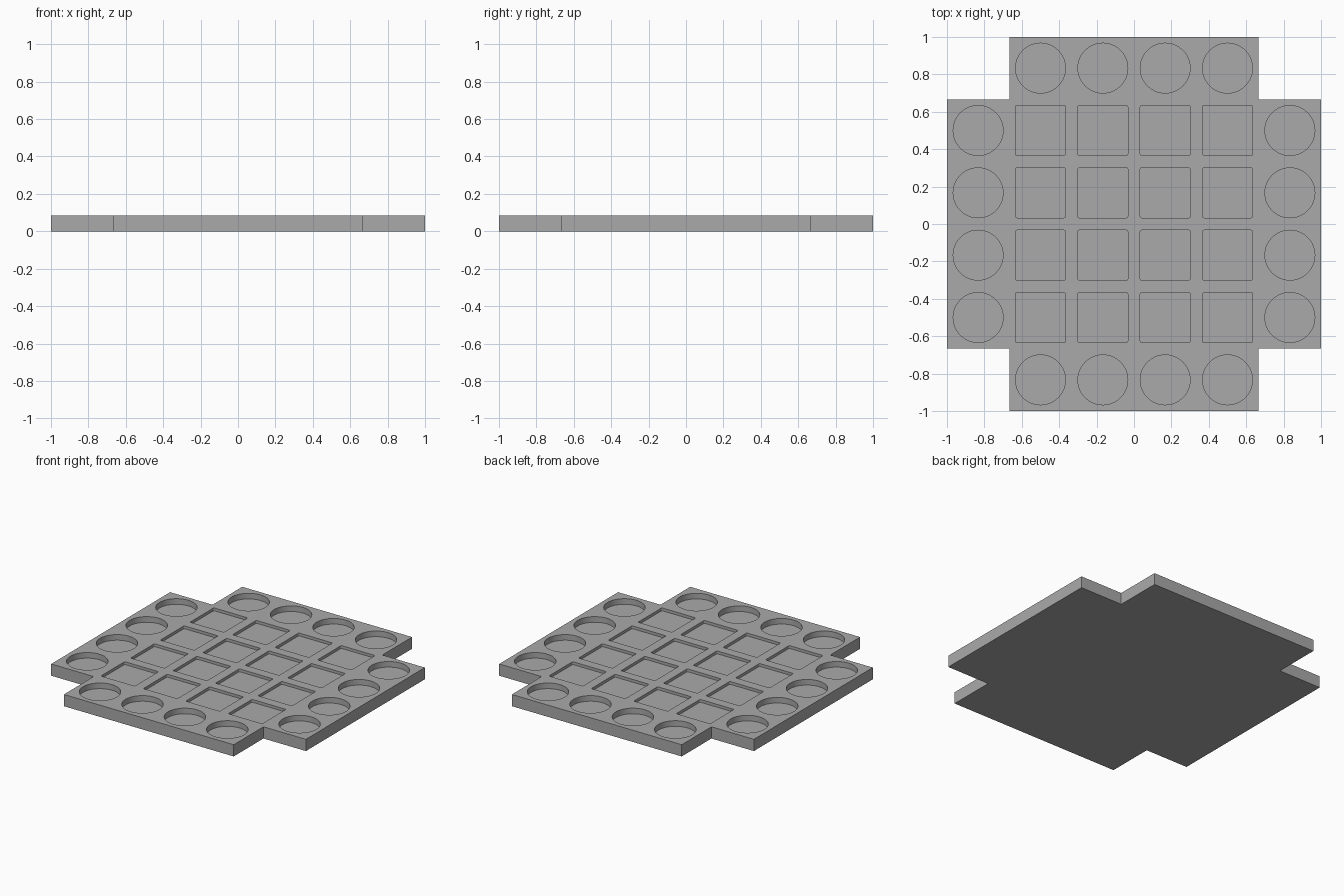
import bpy, bmesh, math

old = bpy.data.objects.get("Cube")
if old:
    bpy.data.objects.remove(old, do_unlink=True)

CELL = 1 / 3
HEIGHT = CELL / 4
RADIUS = CELL * 0.4
ROUND_DEPTH = 0.04
SQUARE_DEPTH = 0.02

grey = bpy.data.materials.new("plain grey")
grey.use_nodes = True
colour = (0.4, 0.4, 0.4, 1)
grey.diffuse_color = colour
grey.node_tree.nodes["Principled BSDF"].inputs["Base Color"].default_value = colour


def add_prism(bm, outline, bottom, top):
    """Extrude a counter-clockwise outline between two heights."""
    low = [bm.verts.new((x, y, bottom)) for x, y in outline]
    high = [bm.verts.new((x, y, top)) for x, y in outline]
    bm.faces.new(low[::-1])
    bm.faces.new(high)
    for i in range(len(low)):
        j = (i + 1) % len(low)
        bm.faces.new((low[i], low[j], high[j], high[i]))


def make_object(name, bm):
    mesh = bpy.data.meshes.new(name)
    bm.to_mesh(mesh)
    bm.free()
    mesh.materials.append(grey)
    obj = bpy.data.objects.new(name, mesh)
    bpy.context.collection.objects.link(obj)
    return obj


def circle(cx, cy, steps=64):
    angles = [math.tau * i / steps for i in range(steps)]
    return [(cx + RADIUS * math.cos(a), cy + RADIUS * math.sin(a)) for a in angles]


def rounded_square(cx, cy, corner=0.007):
    points = []
    flat = RADIUS - corner
    for quarter in range(4):
        middle = math.pi / 4 + quarter * math.pi / 2
        sx = math.copysign(flat, math.cos(middle))
        sy = math.copysign(flat, math.sin(middle))
        for k in range(4):
            a = quarter * math.pi / 2 + k * math.pi / 6
            points.append((cx + sx + corner * math.cos(a),
                           cy + sy + corner * math.sin(a)))
    return points


# Cross-shaped slab with square notches at the corners
inner = 2 * CELL
corner_steps = [(1, -inner), (1, inner), (inner, inner)]
outline = []
for turn in range(4):
    for x, y in corner_steps:
        for _ in range(turn):
            x, y = -y, x
        outline.append((x, y))
bm = bmesh.new()
add_prism(bm, outline, 0, HEIGHT)
board = make_object("board", bm)

# Pockets: square ones in the middle, round ones along the four arms
bm = bmesh.new()
for col in range(6):
    for row in range(6):
        col_edge, row_edge = col in (0, 5), row in (0, 5)
        if col_edge and row_edge:
            continue
        cx, cy = (col - 2.5) * CELL, (row - 2.5) * CELL
        if col_edge or row_edge:
            add_prism(bm, circle(cx, cy), HEIGHT - ROUND_DEPTH, HEIGHT + 0.1)
        else:
            add_prism(bm, rounded_square(cx, cy), HEIGHT - SQUARE_DEPTH, HEIGHT + 0.1)
cutter = make_object("pocket_cutter", bm)
cutter.hide_render = True

# Cut the pockets, then drop the cutter
cut = board.modifiers.new("pockets", 'BOOLEAN')
cut.operation = 'DIFFERENCE'
cut.solver = 'EXACT'
cut.object = cutter
bpy.context.view_layer.objects.active = board
board.select_set(True)
bpy.ops.object.modifier_apply(modifier=cut.name)
bpy.data.objects.remove(cutter, do_unlink=True)

# Smooth round walls with crisp rims
cutter = None
bpy.ops.object.shade_smooth_by_angle(angle=math.radians(35))
